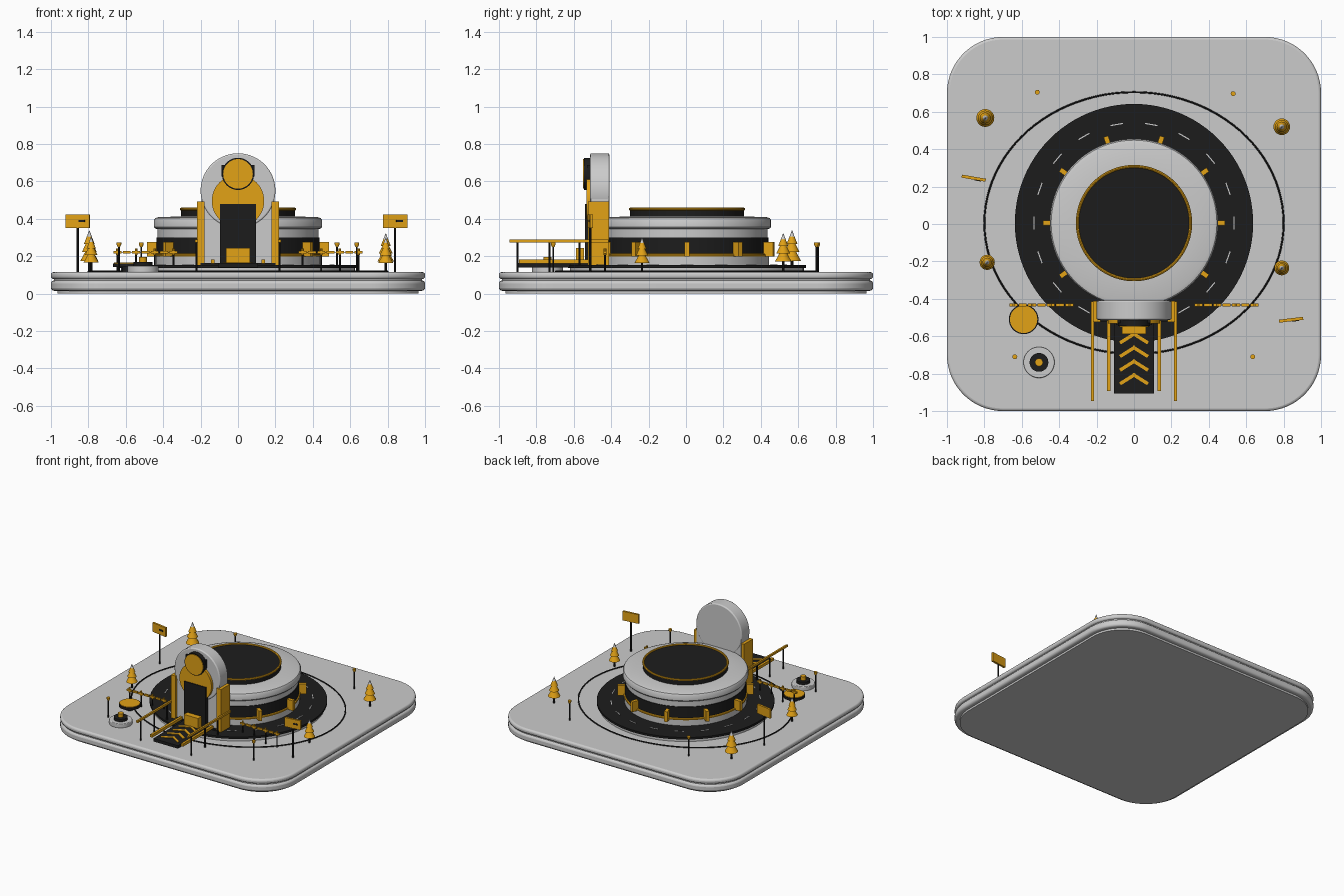
import bpy, bmesh
from math import sin, cos, pi, radians
from mathutils import Matrix

if "Cube" in bpy.data.objects:
    bpy.data.objects.remove(bpy.data.objects["Cube"])


def material(name, rgb):
    m = bpy.data.materials.new(name)
    m.diffuse_color = (*rgb, 1)
    m.use_nodes = True
    m.node_tree.nodes["Principled BSDF"].inputs["Base Color"].default_value = m.diffuse_color
    return m


YELLOW = material("amber", (0.76, 0.36, 0.008))
BLACK = material("charcoal", (0.012, 0.012, 0.012))
CY = 0.005  # y centre of the round building


def finish(name, bm, mat=None):
    bmesh.ops.recalc_face_normals(bm, faces=bm.faces)
    me = bpy.data.meshes.new(name)
    bm.to_mesh(me)
    bm.free()
    ob = bpy.data.objects.new(name, me)
    bpy.context.collection.objects.link(ob)
    if mat:
        me.materials.append(mat)
    return ob


def bevel(ob, width, seg=3):
    b = ob.modifiers.new("bevel", "BEVEL")
    b.width, b.segments, b.limit_method, b.angle_limit = width, seg, "ANGLE", radians(40)


def box(name, x, y, z, mat=None, pivot=(0, 0, 0), rot=0):
    """Box from (min, max) ranges, turned about z and moved to pivot."""
    bm = bmesh.new()
    bmesh.ops.create_cube(bm, size=1)
    for v in bm.verts:
        v.co = [r[0] if c < 0 else r[1] for c, r in zip(v.co, (x, y, z))]
    ob = finish(name, bm, mat)
    ob.location, ob.rotation_euler.z = pivot, rot
    return ob


def lathe(name, pts, x=0, y=CY, mat=None, seg=24):
    """Turned solid from (radius, z) points, capped at both ends."""
    bm = bmesh.new()
    rings = [[bm.verts.new((r * cos(2 * pi * i / seg), r * sin(2 * pi * i / seg), z))
              for i in range(seg)] for r, z in pts]
    for a, b in zip(rings, rings[1:]):
        for i in range(seg):
            j = (i + 1) % seg
            bm.faces.new((a[i], a[j], b[j], b[i]))
    bm.faces.new(rings[0])
    bm.faces.new(rings[-1])
    ob = finish(name, bm, mat)
    ob.location = (x, y, 0)
    return ob


def cyl(name, r, z0, z1, x=0, y=CY, mat=None, seg=24):
    return lathe(name, [(r, z0), (r, z1)], x, y, mat, seg)


def front_disc(name, r, y0, y1, z, mat=None, seg=64):
    """Cylinder lying along the y axis."""
    bm = bmesh.new()
    bmesh.ops.create_cone(bm, cap_ends=True, segments=seg, radius1=r, radius2=r, depth=y1 - y0,
                          matrix=Matrix.Rotation(pi / 2, 4, "X"))
    ob = finish(name, bm, mat)
    ob.location = (0, (y0 + y1) / 2, z)
    return ob


def torus(name, rx, ry, minor, z, mat):
    bpy.ops.mesh.primitive_torus_add(major_radius=1, minor_radius=minor, major_segments=96,
                                     minor_segments=8, location=(0, CY, z))
    ob = bpy.context.object
    for v in ob.data.vertices:
        a = (v.co.x ** 2 + v.co.y ** 2) ** 0.5
        v.co.x, v.co.y = v.co.x / a * (rx + a - 1), v.co.y / a * (ry + a - 1)
    ob.name = name
    ob.data.materials.append(mat)


def rounded_slab(name, half, radius, z0, z1, edge=0):
    bm = bmesh.new()
    k, n = half - radius, 16
    pts = []
    for q, (sx, sy) in enumerate([(1, 1), (-1, 1), (-1, -1), (1, -1)]):
        for i in range(n + 1):
            a = pi / 2 * (q + i / n)
            pts.append((sx * k + radius * cos(a), sy * k + radius * sin(a)))
    lo, hi = ([bm.verts.new((*p, z)) for p in pts] for z in (z0, z1))
    bm.faces.new(lo)
    bm.faces.new(hi)
    for i in range(len(pts)):
        j = (i + 1) % len(pts)
        bm.faces.new((lo[i], lo[j], hi[j], hi[i]))
    ob = finish(name, bm)
    if edge:
        bevel(ob, edge)


# Layered base
rounded_slab("base_foot", 0.965, 0.27, 0, 0.03)
rounded_slab("base_lower", 1.0, 0.3, 0.015, 0.07, 0.016)
rounded_slab("base_groove", 0.985, 0.285, 0.06, 0.09)
rounded_slab("base_upper", 1.0, 0.3, 0.078, 0.115, 0.014)

# Circular road with lane dashes and outer guide ring
cyl("road_kerb", 0.625, 0.11, 0.14, seg=96)
cyl("road", 0.637, 0.137, 0.153, mat=BLACK, seg=96)
torus("guide_ring", 0.80, 0.70, 0.005, 0.118, BLACK)
for i in range(18):
    box("lane_dash", (0.532, 0.538), (-0.034, 0.034), (0.15, 0.156), None, (0, CY, 0), i * pi / 9)

# Round building
cyl("wall_base", 0.44, 0.15, 0.20, seg=96)
torus("wall_trim", 0.437, 0.437, 0.009, 0.205, YELLOW)
cyl("window_band", 0.435, 0.20, 0.30, mat=BLACK, seg=96)
lathe("roof", [(0.43, 0.30), (0.43, 0.345), (0.442, 0.347), (0.45, 0.356), (0.45, 0.392),
               (0.443, 0.403), (0.425, 0.409), (0.28, 0.413)], seg=96)
cyl("roof_drum", 0.305, 0.41, 0.45, mat=BLACK, seg=96)
torus("roof_trim", 0.303, 0.303, 0.008, 0.452, YELLOW)
for i in range(10):
    box("wall_fin", (0.43, 0.487), (-0.013, 0.013), (0.197, 0.277), YELLOW, (0, CY, 0), i * pi / 5)

# Entrance portal
bevel(front_disc("portal_arch", 0.2, -0.512, -0.41, 0.55), 0.008)
box("portal_body", (-0.195, 0.195), (-0.508, -0.412), (0.15, 0.55))
front_disc("portal_disc", 0.14, -0.532, -0.505, 0.495, YELLOW)
box("door", (-0.095, 0.095), (-0.54, -0.505), (0.15, 0.48), BLACK)
box("door_sill", (-0.2, 0.2), (-0.525, -0.50), (0.143, 0.163), BLACK)
box("sign_bracket", (-0.088, 0.088), (-0.53, -0.505), (0.625, 0.688), BLACK)
front_disc("sign_rim", 0.086, -0.545, -0.512, 0.64, BLACK, 48)
front_disc("sign_face", 0.079, -0.55, -0.52, 0.64, YELLOW, 48)
for s in (-1, 1):
    x = s * 0.199
    box("portal_pillar", (x - 0.02, x + 0.02), (-0.525, -0.413), (0.153, 0.492), YELLOW)
box("entry_desk", (-0.063, 0.063), (-0.588, -0.545), (0.165, 0.245), YELLOW)

# Entry walkway, arrow stripes, kerbs and handrails
box("walkway", (-0.108, 0.108), (-0.905, -0.51), (0.14, 0.163), BLACK)
for i in range(4):
    apex = -0.578 - i * 0.073
    for s in (-1, 1):
        box("walkway_stripe", (-0.004, 0.094) if s > 0 else (-0.094, 0.004), (-0.018, 0),
            (0, 0.007), YELLOW, (0, apex, 0.16), -s * 0.56)
for s in (-1, 1):
    x = s * 0.135
    box("walkway_kerb", (x - 0.009, x + 0.009), (-0.892, -0.515), (0.16, 0.182), YELLOW)
    x = s * 0.222
    box("handrail", (x - 0.007, x + 0.007), (-0.945, -0.415), (0.272, 0.288), YELLOW)
    for y in (-0.9, -0.73, -0.57):
        cyl("handrail_post", 0.006, 0.112, 0.275, x, y, BLACK, 10)

# Queue barriers
for s in (-1, 1):
    for i in range(7):
        x = s * (0.345 + i * 0.05)
        box("barrier_bar", (x - 0.021, x + 0.021), (-0.44, -0.426), (0.214, 0.228), YELLOW)
    for i in range(4):
        x = s * (0.345 + i * 0.1)
        cyl("barrier_post", 0.005, 0.112, 0.215, x, -0.433, BLACK, 8)
        cyl("barrier_cap", 0.007, 0.205, 0.242, x, -0.433, YELLOW, 8)
    box("barrier_wire", *[sorted((s * 0.33, s * 0.66)), (-0.435, -0.431), (0.219, 0.223)], BLACK)

# Trees: x, y, scale
for x, y, k in ((-0.795, 0.567, 1.0), (0.79, 0.52, 0.93), (-0.785, -0.205, 0.85), (0.79, -0.235, 0.83)):
    z = lambda h: 0.113 + h * k
    cyl("tree_trunk", 0.008 * k, 0.11, z(0.09), x, y, BLACK, 10)
    for r, a, b in ((0.048, 0.062, 0.135), (0.039, 0.11, 0.175), (0.029, 0.152, 0.205)):
        lathe("tree_layer", [(r * k, z(a)), (0.008 * k, z(b))], x, y, YELLOW, 20)
    lathe("tree_tip", [(0.014 * k, z(0.19)), (0.001, z(0.225))], x, y, None, 16)

# Lamps
for x, y in ((-0.517, 0.705), (0.53, 0.697), (-0.637, -0.71), (0.635, -0.71)):
    cyl("lamp_post", 0.005, 0.112, 0.255, x, y, BLACK, 10)
    lathe("lamp_head", [(0.007, 0.25), (0.013, 0.262), (0.013, 0.272)], x, y, YELLOW, 14)

# Billboards
for x, y, a in ((-0.857, 0.245, -0.17), (0.84, -0.512, 0.12)):
    cyl("billboard_post", 0.006, 0.112, 0.36, x, y, BLACK, 10)
    box("billboard_panel", (-0.065, 0.065), (-0.008, 0.008), (0.35, 0.422), YELLOW, (x, y, 0), a)
    box("billboard_mark", (0.005, 0.04), (-0.011, 0), (0.382, 0.394), BLACK, (x, y, 0), a)

# Round landing pad
cyl("pad_stem", 0.03, 0.112, 0.15, -0.59, -0.51, BLACK)
cyl("pad_rim", 0.079, 0.143, 0.162, -0.59, -0.51, BLACK, 48)
cyl("pad_face", 0.073, 0.155, 0.166, -0.59, -0.51, YELLOW, 48)

# Round fountain
bevel(cyl("fountain_basin", 0.083, 0.112, 0.147, -0.508, -0.74, None, 48), 0.005)
cyl("fountain_core", 0.05, 0.14, 0.168, -0.508, -0.74, BLACK, 40)
cyl("fountain_spout", 0.021, 0.16, 0.196, -0.508, -0.74, YELLOW)

# Smooth shading with sharp edges kept
bpy.ops.object.select_all(action="SELECT")
bpy.context.view_layer.objects.active = bpy.context.selected_objects[0]
bpy.ops.object.shade_smooth_by_angle(angle=radians(35))
